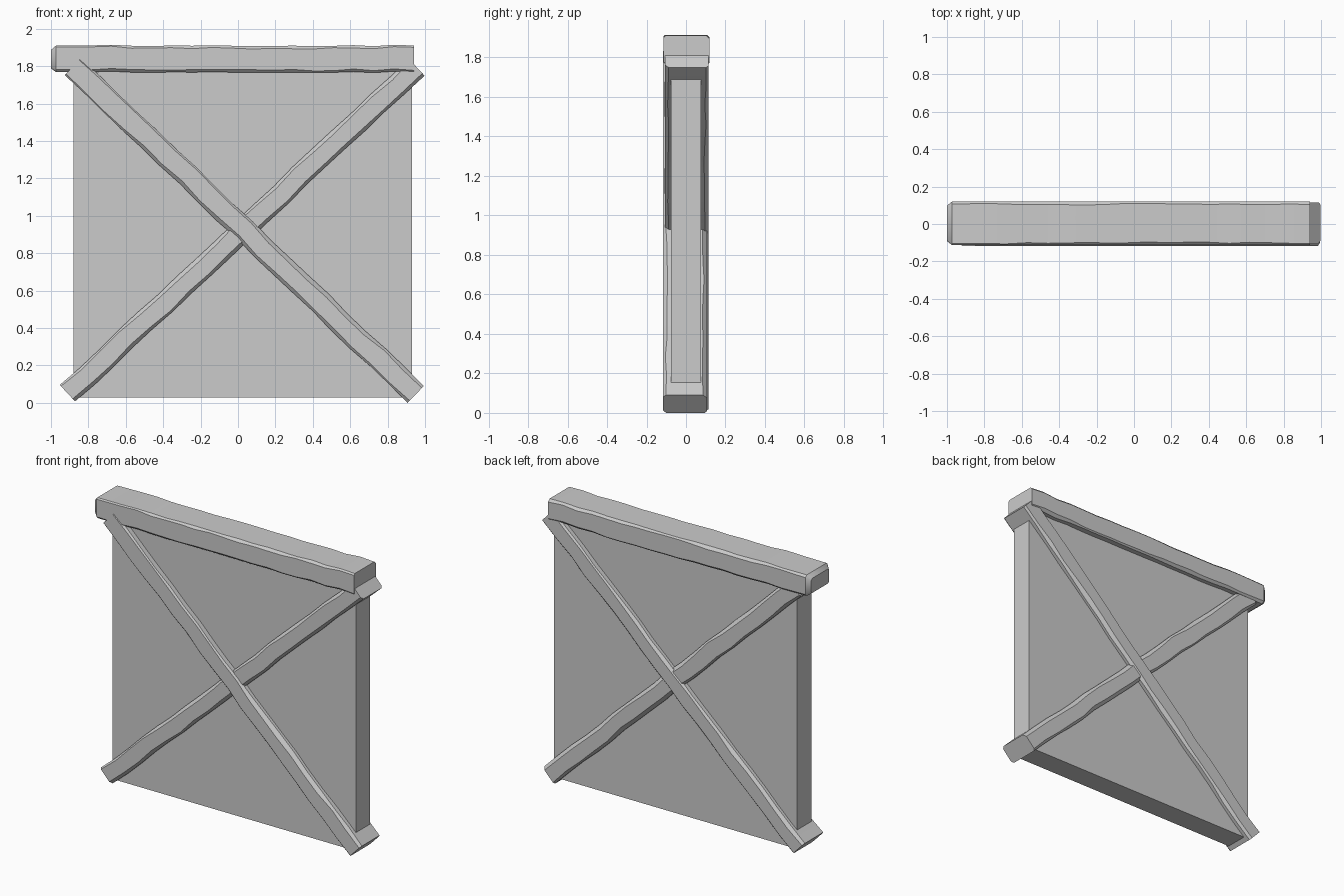
import bpy, bmesh, math, random
from mathutils import Vector

if "Cube" in bpy.data.objects:
    bpy.data.objects.remove(bpy.data.objects["Cube"])
random.seed(4)

grey = bpy.data.materials.new("plain grey")
grey.use_nodes = True
grey.diffuse_color = (0.6, 0.6, 0.6, 1)
grey.node_tree.nodes["Principled BSDF"].inputs["Base Color"].default_value = grey.diffuse_color


def finish(name, bm, smooth=True):
    bmesh.ops.recalc_face_normals(bm, faces=bm.faces)
    mesh = bpy.data.meshes.new(name)
    bm.to_mesh(mesh)
    bm.free()
    mesh.materials.append(grey)
    ob = bpy.data.objects.new(name, mesh)
    bpy.context.collection.objects.link(ob)
    bpy.ops.object.select_all(action='DESELECT')
    ob.select_set(True)
    bpy.context.view_layer.objects.active = ob
    if smooth:
        bpy.ops.object.shade_smooth_by_angle(angle=math.radians(35))
    return ob


def hewn_beam(name, start, end, height, y_min, y_max, rings=18, chip=0.028, start_round=0.0):
    """Timber in the xz plane with unevenly chipped long edges."""
    bm = bmesh.new()
    a, b = Vector((start[0], 0, start[1])), Vector((end[0], 0, end[1]))
    along = (b - a).normalized()
    up = Vector((-along.z, 0, along.x))
    h, mid, half = height / 2, (y_min + y_max) / 2, (y_max - y_min) / 2
    cuts = [0.015] * 4
    loops = []
    for i in range(rings + 1):
        t = i / rings
        if start_round and i == 1:
            t = 0.014
        centre = a.lerp(b, t) + Vector((0, mid, 0))
        shrink = start_round if i == 0 else 0
        wob = random.uniform(-0.004, 0.004)
        ring = []
        for k, (sy, sz) in enumerate(((-1, -1), (1, -1), (1, 1), (-1, 1))):
            # Chips drift along each edge instead of jumping
            cuts[k] = 0.5 * cuts[k] + 0.5 * random.uniform(0.003, chip)
            c = cuts[k]
            y, z = sy * (half - shrink), sz * (h - shrink) + wob
            pair = [(y - sy * c, z), (y, z - sz * c)]
            if sy * sz > 0:
                pair.reverse()
            for py, pz in pair:
                ring.append(bm.verts.new(centre + Vector((0, py, 0)) + up * pz))
        loops.append(ring)
    for r, s in zip(loops, loops[1:]):
        for k in range(8):
            n = (k + 1) % 8
            bm.faces.new((r[k], r[n], s[n], s[k]))
    bm.faces.new(loops[0])
    bm.faces.new(loops[-1])
    return finish(name, bm)


# Flat wall panel behind the timbers
bm = bmesh.new()
bmesh.ops.create_cube(bm, size=1)
for v in bm.verts:
    v.co = Vector((0.025 + v.co.x * 1.81, v.co.y * 0.15, 0.925 + v.co.z * 1.79))
finish("wall_panel", bm, False)

# Top rail and the two crossing braces
hewn_beam("top_rail", (-1.0, 1.84), (0.942, 1.84), 0.142, -0.113, 0.12, chip=0.022, start_round=0.022)
hewn_beam("falling_brace", (-0.88, 1.80), (0.95, 0.045), 0.125, -0.117, 0.107)
hewn_beam("rising_brace", (-0.91, 0.05), (0.955, 1.795), 0.12, -0.106, 0.114)
